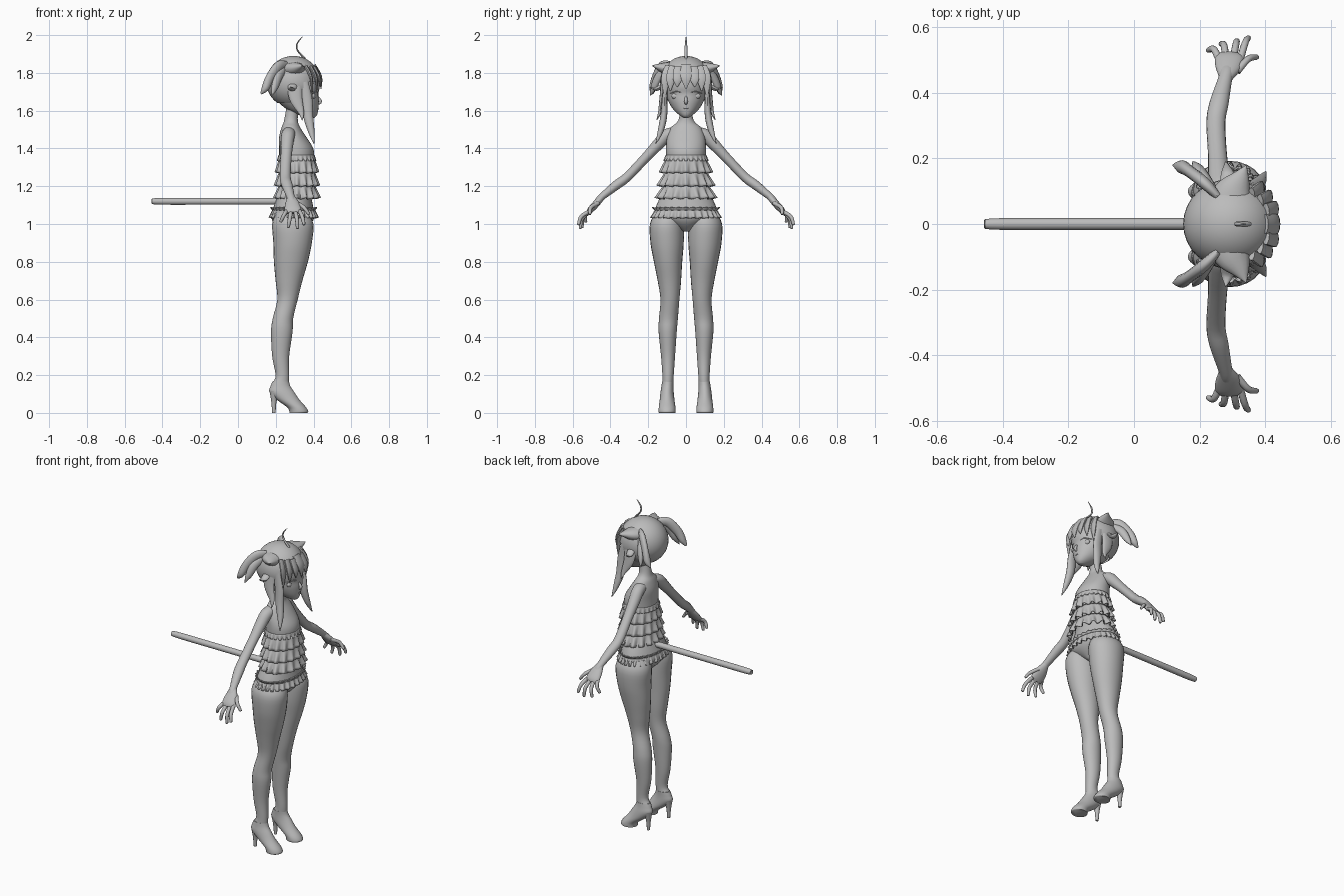
import bpy, bmesh, math
from mathutils import Vector

grey = bpy.data.materials.new("plain grey")
grey.diffuse_color = (0.5, 0.5, 0.5, 1)


def finish(name, bm, angle=50):
    bmesh.ops.recalc_face_normals(bm, faces=bm.faces[:])
    me = bpy.data.meshes.new(name)
    bm.to_mesh(me)
    bm.free()
    me.materials.append(grey)
    ob = bpy.data.objects.new(name, me)
    bpy.context.collection.objects.link(ob)
    bpy.ops.object.select_all(action='DESELECT')
    ob.select_set(True)
    bpy.context.view_layer.objects.active = ob
    bpy.ops.object.shade_smooth_by_angle(angle=math.radians(angle))
    return ob


def spline(rows, steps):
    """Smooth curve through rows of (x, y, z, a, b)."""
    out = []
    for i in range(len(rows) - 1):
        p = [rows[max(0, min(len(rows) - 1, i + k))] for k in (-1, 0, 1, 2)]
        for s in range(steps):
            t = s / steps
            out.append([0.5 * (2 * b + (c - a) * t + (2 * a - 5 * b + 4 * c - d) * t * t
                               + (3 * b - a - 3 * c + d) * t ** 3) for a, b, c, d in zip(*p)])
    return out + [list(rows[-1])]


def loft(name, rows, n=20, steps=4, level=False, ref=(1, 0, 0), side=1):
    """Elliptic tube; level keeps the rings horizontal, side=-1 mirrors in y."""
    pts = spline(rows, steps)
    bm = bmesh.new()
    rings = []
    for i, p in enumerate(pts):
        q0, q1 = pts[max(i - 1, 0)], pts[min(i + 1, len(pts) - 1)]
        t = Vector((0, 0, 1)) if level else (Vector(q1[:3]) - Vector(q0[:3])).normalized()
        u = Vector(ref)
        u = (u - t * u.dot(t)).normalized()
        v = t.cross(u)
        a, b = max(p[3], 0.001), max(p[4], 0.001)
        ring = []
        for k in range(n):
            w = math.tau * k / n
            c = Vector(p[:3]) + u * a * math.cos(w) + v * b * math.sin(w)
            ring.append(bm.verts.new((c.x, c.y * side, c.z)))
        rings.append(ring)
    for r, s in zip(rings, rings[1:]):
        for k in range(n):
            bm.faces.new((r[k], r[(k + 1) % n], s[(k + 1) % n], s[k]))
    bm.faces.new(rings[0])
    bm.faces.new(rings[-1])
    return finish(name, bm)


def ball(name, c, r, cut=None):
    bm = bmesh.new()
    bmesh.ops.create_uvsphere(bm, u_segments=32, v_segments=20, radius=1)
    for v in bm.verts:
        v.co = Vector([c[i] + v.co[i] * r[i] for i in range(3)])
    if cut:
        bmesh.ops.delete(bm, geom=[f for f in bm.faces if cut(f.calc_center_median())], context='FACES')
    return finish(name, bm)


def frill(name, cx, top, bottom, waves, amp):
    """Pleated band between two (z, rx, ry) ellipses."""
    bm = bmesh.new()
    n, rows = waves * 8, 5
    grid = []
    for j in range(rows + 1):
        t = j / rows
        z, rx, ry = [a + (b - a) * t for a, b in zip(top, bottom)]
        ring = []
        for k in range(n):
            w = math.tau * k / n
            wave = amp * t * math.cos(waves * w)
            drop = amp * t * 0.7 * math.sin(waves * w * 0.5) ** 2
            ring.append(bm.verts.new((cx + (rx + wave) * math.cos(w), (ry + wave) * math.sin(w), z - drop)))
        grid.append(ring)
    for r, s in zip(grid, grid[1:]):
        for k in range(n):
            bm.faces.new((r[k], r[(k + 1) % n], s[(k + 1) % n], s[k]))
    ob = finish(name, bm)
    ob.modifiers.new("thickness", 'SOLIDIFY').thickness = 0.005


# Torso and neck
torso = [(.96, .29, .05, .02), (1.0, .29, .095, .10), (1.04, .29, .115, .165), (1.09, .293, .105, .16),
         (1.17, .30, .085, .125), (1.25, .305, .083, .11), (1.34, .31, .092, .105), (1.4, .308, .09, .106),
         (1.46, .29, .072, .10), (1.51, .28, .05, .08), (1.54, .28, .038, .046), (1.58, .284, .034, .034),
         (1.66, .30, .035, .035)]
loft("torso", [(x, 0, z, a, b) for z, x, a, b in torso], 32, level=True)

# Ruffled top and hip frill
frill("top_band", .31, (1.365, .096, .108), (1.335, .10, .115), 24, .005)
frill("upper_ruffle", .312, (1.345, .095, .108), (1.275, .108, .135), 16, .010)
frill("middle_ruffle", .312, (1.275, .095, .112), (1.205, .112, .146), 16, .011)
frill("lower_ruffle", .312, (1.205, .095, .12), (1.14, .115, .155), 16, .012)
frill("hip_frill", .295, (1.085, .108, .158), (1.035, .125, .182), 28, .008)
frill("hip_frill_edge", .295, (1.075, .11, .162), (1.09, .115, .172), 28, .006)

# Tail
loft("tail", [(.22, 0, 1.12, .018, .018), (0, 0, 1.12, .018, .018), (-.2, 0, 1.12, .018, .018),
              (-.435, 0, 1.12, .017, .017), (-.45, 0, 1.12, .006, .006)], 16, ref=(0, 1, 0))

# Head, nose, mouth
head = [(1.562, .385, .018, .012), (1.575, .372, .045, .033), (1.605, .343, .082, .066), (1.65, .32, .108, .094),
        (1.69, .312, .113, .106), (1.73, .305, .128, .112), (1.79, .30, .125, .112), (1.84, .295, .10, .09),
        (1.87, .295, .04, .04)]
loft("head", [(x, 0, z, a, b) for z, x, a, b in head], 32, level=True)
loft("nose", [(.42, 0, 1.675, .006, .006), (.436, 0, 1.648, .009, .01), (.42, 0, 1.635, .005, .006)], 10)
ball("mouth", (.422, 0, 1.612), (.006, .014, .004))

# Hair cap with open face, and the curled strand on top
ball("hair_cap", (.293, 0, 1.752), (.143, .137, .138),
     lambda p: (p.x > .345 and p.z < 1.755) or p.z < 1.635)
loft("top_strand", [(.355, 0, 1.87, .006, .006), (.345, 0, 1.885, .006, .007), (.315, 0, 1.92, .004, .007),
                    (.313, 0, 1.955, .004, .006), (.342, 0, 1.992, .001, .001)], 8)
loft("centre_bang", [(.40, 0, 1.84, .012, .03), (.437, 0, 1.78, .008, .03), (.44, 0, 1.715, .002, .003)], 10)

# Mirrored parts
for s, tag in ((1, "left"), (-1, "right")):
    leg = [(1.06, .285, .09, .085, .07), (1.0, .29, .102, .109, .089), (.9, .289, .10, .102, .088),
           (.8, .28, .095, .09, .075), (.7, .27, .088, .071, .062), (.6, .262, .085, .054, .05),
           (.5, .238, .093, .054, .05), (.43, .232, .097, .057, .048), (.3, .226, .095, .045, .037),
           (.2, .235, .095, .036, .03), (.16, .227, .096, .043, .03)]
    loft(tag + "_leg", [(x, y, z, a, b) for z, x, y, a, b in leg], 24, level=True, side=s)

    # High heeled shoe
    shoe = [(.165, .226, .096, .044, .031), (.14, .225, .098, .053, .032), (.11, .232, .1, .066, .035),
            (.07, .265, .1, .06, .039), (.03, .31, .1, .05, .044), (.008, .322, .1, .05, .045),
            (0, .32, .1, .048, .043)]
    loft(tag + "_shoe", [(x, y, z, a, b) for z, x, y, a, b in shoe], 24, level=True, side=s)
    loft(tag + "_heel", [(.195, .1, .115, .028, .028), (.19, .1, .06, .014, .014),
                         (.19, .1, 0, .009, .009)], 12, level=True, side=s)

    # Arm and hand
    loft(tag + "_arm", [(.272, .055, 1.485, .035, .03), (.265, .10, 1.47, .036, .034), (.26, .14, 1.43, .034, .032),
                        (.255, .21, 1.355, .029, .026), (.25, .31, 1.25, .029, .025), (.26, .37, 1.205, .029, .025),
                        (.28, .45, 1.14, .021, .018), (.284, .47, 1.115, .026, .018)], 18, side=s)
    loft(tag + "_palm", [(.28, .445, 1.143, .02, .017), (.287, .475, 1.108, .038, .019),
                         (.291, .505, 1.075, .044, .017), (.293, .517, 1.058, .038, .011)], 18, side=s)
    fingers = [("little", (.258, .505, 1.07), (.225, .53, 1.01)), ("ring", (.28, .51, 1.065), (.265, .55, .98)),
               ("middle", (.304, .51, 1.065), (.315, .56, .975)), ("index", (.325, .505, 1.07), (.35, .57, .995)),
               ("thumb", (.315, .465, 1.11), (.377, .51, 1.05))]
    for f, a, b in fingers:
        mid = ((a[0] + b[0]) / 2 + .002, (a[1] + b[1]) / 2 + .016, (a[2] + b[2]) / 2 + .008)
        tip = [m + (e - m) * .9 for m, e in zip(mid, b)]
        loft(f"{tag}_{f}_finger", [(*a, .011, .011), (*mid, .0105, .0105), (*tip, .008, .008),
                                   (*b, .002, .002)], 10, side=s)

    # Eye and brow
    ball(tag + "_eye", (.396, s * .052, 1.677), (.014, .025, .017))
    loft(tag + "_brow", [(.421, .025, 1.696, .004, .002), (.409, .052, 1.702, .006, .003),
                         (.385, .082, 1.692, .004, .002)], 8, side=s)

    # Animal ear pointing outwards
    loft(tag + "_ear", [(.29, .05, 1.815, .075, .045), (.305, .10, 1.822, .058, .036),
                        (.325, .14, 1.83, .03, .02), (.342, .178, 1.838, .002, .002)], 14, side=s)

    # Forehead bangs and cheek hair
    for i, (y, z) in enumerate(((.045, 1.725), (.08, 1.705), (.107, 1.67))):
        x = .295 + .145 * math.sqrt(1 - (y / .14) ** 2)
        loft(f"{tag}_bang_{i}", [(x - .03, y * .8, 1.83, .012, .028), (x, y, 1.77, .009, .026),
                                 (x + .003, y * 1.04, z, .002, .003)], 10, side=s)
    # Long side lock
    loft(tag + "_side_lock", [(.345, .11, 1.76, .025, .012), (.365, .113, 1.66, .028, .014),
                              (.372, .118, 1.57, .026, .018), (.388, .135, 1.49, .017, .015),
                              (.402, .16, 1.425, .002, .002)], 12, side=s)
    loft(tag + "_cheek_lock", [(.30, .12, 1.76, .04, .012), (.305, .128, 1.67, .035, .012),
                               (.335, .14, 1.59, .015, .008), (.34, .155, 1.55, .002, .002)], 12, side=s)

    # Bunches at the back of the head
    loft(tag + "_bunch", [(.255, .085, 1.84, .012, .022), (.215, .125, 1.835, .018, .028),
                          (.17, .16, 1.775, .018, .026), (.145, .175, 1.72, .02, .02),
                          (.122, .178, 1.69, .004, .006)], 12, ref=(.6, .8, 0), side=s)
    loft(tag + "_bunch_lower", [(.245, .10, 1.82, .012, .02), (.215, .145, 1.78, .015, .024),
                                (.195, .17, 1.725, .015, .02), (.18, .19, 1.68, .002, .002)],
         12, ref=(.6, .8, 0), side=s)
    loft(tag + "_side_tuft", [(.29, .12, 1.74, .025, .012), (.285, .155, 1.715, .02, .011),
                              (.28, .19, 1.725, .002, .002)], 10, side=s)
